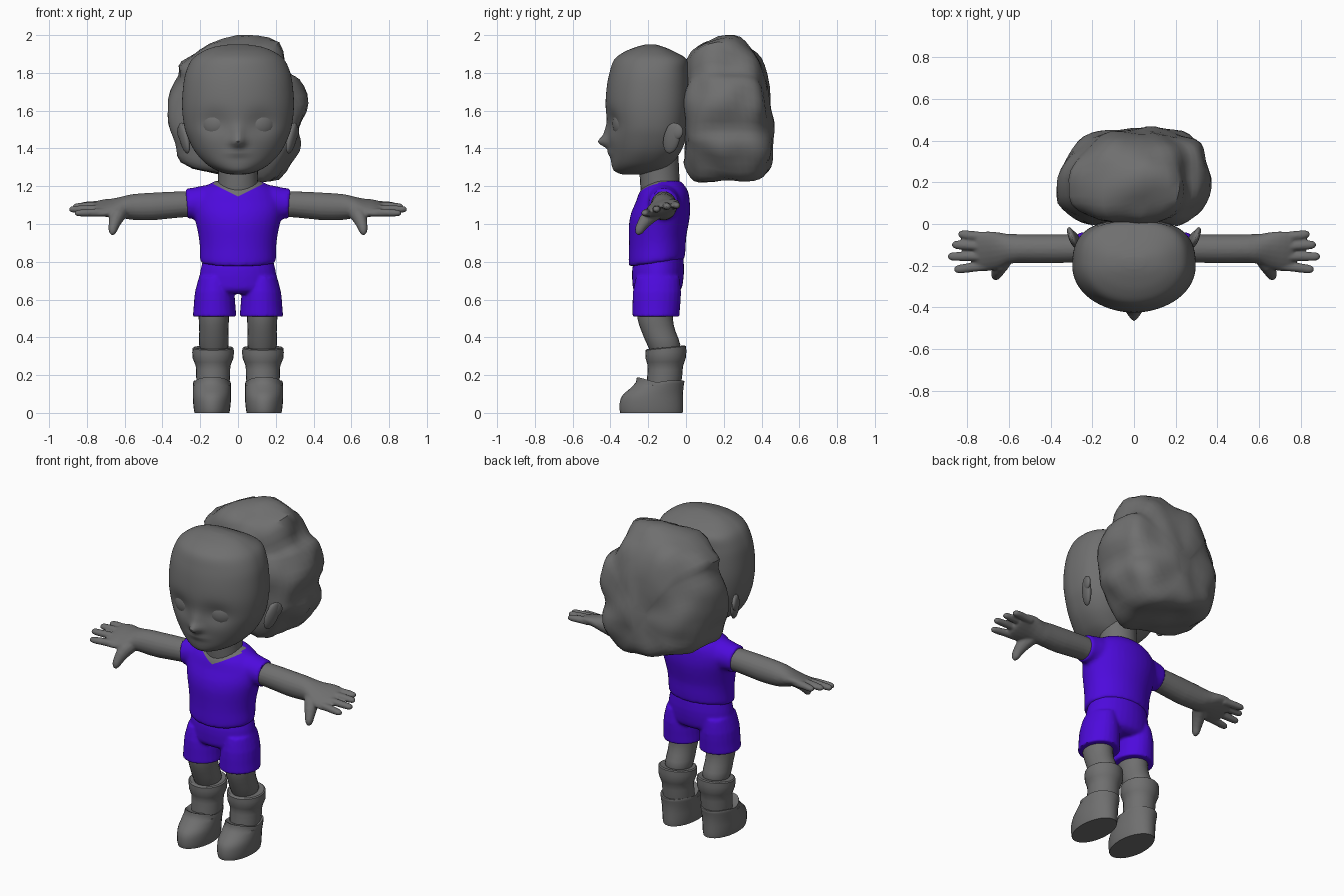
import bpy, bmesh, math
from mathutils import Vector, noise

if "Cube" in bpy.data.objects:
    bpy.data.objects.remove(bpy.data.objects["Cube"])


def material(name, rgb):
    m = bpy.data.materials.new(name)
    m.diffuse_color = (*rgb, 1)
    m.use_nodes = True
    m.node_tree.nodes["Principled BSDF"].inputs["Base Color"].default_value = m.diffuse_color
    return m


GRAY = material("warm_gray", (0.16, 0.16, 0.16))
PURPLE = material("purple", (0.075, 0.003, 0.72))


def finish(name, bm, mats, angle=50):
    bmesh.ops.recalc_face_normals(bm, faces=bm.faces)
    me = bpy.data.meshes.new(name)
    bm.to_mesh(me)
    bm.free()
    for m in mats:
        me.materials.append(m)
    me.shade_smooth()
    me.set_sharp_from_angle(angle=math.radians(angle))
    ob = bpy.data.objects.new(name, me)
    bpy.context.collection.objects.link(ob)
    return ob


def fuse(parts, voxel, smooth):
    """Melt several closed surfaces into one smooth skin."""
    joined = bmesh.new()
    for bm in parts:
        me = bpy.data.meshes.new("part")
        bmesh.ops.recalc_face_normals(bm, faces=bm.faces)
        bm.to_mesh(me)
        bm.free()
        joined.from_mesh(me)
        bpy.data.meshes.remove(me)
    ob = finish("temporary", joined, [])
    r = ob.modifiers.new("remesh", 'REMESH')
    r.mode, r.voxel_size = 'VOXEL', voxel
    s = ob.modifiers.new("smooth", 'SMOOTH')
    s.factor, s.iterations = 0.5, smooth
    bpy.context.view_layer.update()
    out = bmesh.new()
    out.from_object(ob, bpy.context.evaluated_depsgraph_get())
    bpy.data.objects.remove(ob)
    return out


def skin(rings):
    """Closed surface through a list of point rings."""
    bm = bmesh.new()
    vs = [[bm.verts.new(p) for p in r] for r in rings]
    n = len(vs[0])
    for a, b in zip(vs, vs[1:]):
        for i in range(n):
            bm.faces.new((a[i], a[(i + 1) % n], b[(i + 1) % n], b[i]))
    bm.faces.new(vs[0])
    bm.faces.new(vs[-1])
    return bm


def resample(rows, steps):
    """Catmull-Rom interpolation between rows of numbers."""
    out = []
    for i in range(len(rows) - 1):
        p = [rows[max(i - 1, 0)], rows[i], rows[i + 1], rows[min(i + 2, len(rows) - 1)]]
        for s in range(steps):
            t = s / steps
            out.append([0.5 * (2 * b + (c - a) * t + (2 * a - 5 * b + 4 * c - d) * t * t
                               + (3 * b - a - 3 * c + d) * t ** 3) for a, b, c, d in zip(*p)])
    return out + [list(rows[-1])]


def loft(rows, cx=0, seg=24, steps=2, back=2.0):
    """Upright body; rows are (z, front y, back y, half width, tilt)."""
    rings = []
    for z, f, b, rx, tilt in resample([(*r, 0)[:5] for r in rows], steps):
        ring = []
        for i in range(seg):
            a = 2 * math.pi * i / seg
            c, s = math.cos(a), math.sin(a)
            if s > 0:  # squarer back half
                c, s = math.copysign(abs(c) ** (2 / back), c), s ** (2 / back)
            dy = (b - f) / 2 * s
            ring.append((cx + rx * c, (f + b) / 2 + dy, z + tilt * dy))
        rings.append(ring)
    return skin(rings)


def tube(rows, side, seg=16, steps=2, roll=0.0):
    """Limb along a path; rows are (x, y, z, flat radius, upright radius)."""
    rows = resample(rows, steps)
    pts = [Vector(r[:3]) for r in rows]
    rings = []
    for i, r in enumerate(rows):
        t = (pts[min(i + 1, len(pts) - 1)] - pts[max(i - 1, 0)]).normalized()
        u = Vector((0, 0, 1)).cross(t).normalized()
        v = t.cross(u)
        ring = []
        for k in range(seg):
            a = 2 * math.pi * k / seg
            p = pts[i] + u * r[3] * math.cos(a) + v * r[4] * math.sin(a)
            p.z += roll * (p.y - pts[i].y) * min(max((r[0] - 0.58) / 0.1, 0), 1)
            ring.append((side * p.x, p.y, p.z))
        rings.append(ring)
    return skin(rings)


def ball(name, loc, scale, rot=(0, 0, 0)):
    bm = bmesh.new()
    bmesh.ops.create_uvsphere(bm, u_segments=24, v_segments=14, radius=1)
    ob = finish(name, bm, [GRAY])
    ob.location, ob.scale, ob.rotation_euler = loc, scale, rot


# Head, with nose, lips and eye sockets pushed into the surface
bm = loft([(1.262, -.33, -.16, .03), (1.268, -.355, -.12, .07), (1.285, -.383, -.1, .115),
           (1.32, -.395, -.07, .17), (1.38, -.402, -.03, .225), (1.45, -.413, 0, .262),
           (1.52, -.418, .01, .285), (1.62, -.426, .02, .296), (1.72, -.42, .02, .291),
           (1.80, -.405, .015, .277), (1.87, -.38, .005, .245), (1.912, -.325, -.06, .19),
           (1.938, -.26, -.12, .125), (1.95, -.215, -.16, .05)], seg=96, steps=5, back=2.7)
for v in bm.verts:
    x, y, z = v.co
    if y < -0.2:
        def bump(cx, cz, sx, sz):
            return math.exp(-((x - cx) / sx) ** 2 - ((z - cz) / sz) ** 2)
        v.co.y += (0.022 * (bump(.125, 1.535, .08, .065) + bump(-.125, 1.535, .08, .065))
                   - 0.046 * bump(0, 1.432, .035, .028) - 0.02 * bump(0, 1.475, .03, .05)
                   - 0.012 * bump(0, 1.375, .06, .018))
finish("head", bm, [GRAY])

finish("neck", loft([(1.1, -.23, -.02, .11), (1.18, -.24, -.03, .108), (1.25, -.245, -.035, .105),
                     (1.36, -.25, -.04, .11)]), [GRAY])

# Bushy hair gathered behind the head: outline swept backwards with lumps
outline = [(.05, 2.0), (.21, 1.955), (.265, 1.82), (.335, 1.77), (.37, 1.64), (.33, 1.5),
           (.33, 1.42), (.285, 1.31), (.17, 1.215), (.02, 1.24), (-.12, 1.25), (-.3, 1.32),
           (-.335, 1.42), (-.36, 1.53), (-.37, 1.66), (-.31, 1.78), (-.3, 1.86), (-.15, 1.96)]
outline = resample(outline + outline[:1], 3)[:-1]
# Rows: y, right width, left width, height, drop
depth = [(.0, .52, .52, .68, 0), (.02, .66, .68, .8, 0), (.05, .82, .88, .9, -.01),
         (.1, .95, 1, .95, 0), (.18, 1, .99, .985, 0), (.27, .98, .95, .97, 0),
         (.34, .95, .87, .935, -.005), (.39, .86, .72, .86, -.015), (.425, .68, .55, .72, -.03),
         (.445, .42, .36, .5, -.06), (.455, .15, .15, .22, -.09)]
rings = []
for y, sr, sl, sz, dz in resample(depth, 2):
    ring = []
    for x, z in outline:
        zz = 1.6 + (z - 1.6) * sz + dz
        # the crown narrows away from its middle, lower locks reach further back
        narrow = 1 - .22 * max(0, (zz - 1.7) / .3) * min(1, ((y - .2) / .22) ** 2)
        p = Vector((x * (sr if x > 0 else sl) * narrow, y - .07 * (zz - 1.55) * y / .45, zz))
        n = Vector((x, (y - .22) * 1.5, z - 1.6)).normalized()
        p += n * (0.035 * noise.noise(p * 6.5 + Vector((3, 1, 5))))
        p.z = min(max(p.z, 1.215), 2.0)
        ring.append(p)
    rings.append(ring)
finish("hair", skin(rings), [GRAY], 40)

# Shirt body with sleeves, cut along a V neckline
parts = [loft([(.795, -.297, -.008, .194, .14), (.81, -.304, -.006, .202, .12), (.87, -.302, -.002, .202),
               (.93, -.302, .001, .208), (1.0, -.302, .014, .222), (1.06, -.29, .022, .235),
               (1.12, -.264, .02, .235), (1.17, -.247, .012, .205), (1.205, -.217, -.008, .165),
               (1.228, -.18, -.03, .12)], seg=36)]
for side in (1, -1):
    parts.append(tube([(.08, -.118, 1.115, .088, .095), (.17, -.118, 1.113, .088, .093),
                       (.23, -.118, 1.11, .08, .083), (.274, -.118, 1.108, .076, .08)], side, 24))
bm = fuse(parts, .012, 4)
for k in (1, -1):
    bmesh.ops.bisect_plane(bm, geom=bm.verts[:] + bm.edges[:] + bm.faces[:],
                           plane_co=(0, 0, 1.145), plane_no=(k * -.5, 0, 1))
for f in bm.faces:
    c = f.calc_center_median()
    f.material_index = int(c.y < -.1 and abs(c.x) < .13 and c.z > 1.145 + .5 * abs(c.x))
finish("shirt", bm, [PURPLE, GRAY])

# Shorts: seat and two flared legs
parts = [loft([(.83, -.27, -.015, .18), (.76, -.285, -.01, .198), (.69, -.284, -.016, .208),
               (.65, -.277, -.028, .208), (.63, -.25, -.06, .17)], seg=32)]
for side in (1, -1):
    parts.append(loft([(.72, -.265, -.035, .082), (.64, -.281, -.026, .104),
                       (.56, -.283, -.031, .111), (.509, -.283, -.035, .116)], side * .124))
finish("shorts", fuse(parts, .009, 3), [PURPLE])

for side, tag in ((1, "left"), (-1, "right")):
    # Arm, palm, fingers and thumb
    parts = [tube([(.2, -.118, 1.105, .066, .068), (.3, -.118, 1.104, .068, .069),
                   (.45, -.119, 1.093, .07, .073), (.55, -.118, 1.09, .069, .069),
                   (.61, -.12, 1.088, .074, .058), (.66, -.126, 1.086, .09, .044),
                   (.72, -.132, 1.083, .096, .034), (.76, -.135, 1.08, .089, .023),
                   (.772, -.135, 1.08, .07, .01)], side, 20, roll=.3)]
    for y0, y1, z, tip in [(-.062, -.05, 1.1, .845), (-.108, -.1, 1.095, .875),
                           (-.155, -.156, 1.08, .895), (-.2, -.217, 1.06, .865)]:
        parts.append(tube([(.71, y0, z, .023, .023), (.78, (y0 + y1) / 2, z, .023, .021),
                           (tip - .025, y1, z - .002, .021, .018), (tip - .006, y1, z - .003, .014, .012),
                           (tip, y1, z - .003, .005, .005)], side, 12))
    parts.append(tube([(.61, -.14, 1.08, .045, .045), (.64, -.195, 1.04, .04, .042),
                       (.658, -.235, .99, .028, .03), (.664, -.25, .96, .021, .023),
                       (.666, -.257, .943, .008, .009)], side, 12))
    finish(tag + "_arm", fuse(parts, .007, 3), [GRAY])
    # Bare leg, boot cuff and shoe with a dipped rim and raised tongue
    finish(tag + "_leg", loft([(.6, -.265, -.06, .082), (.5, -.257, -.07, .08), (.43, -.235, -.055, .077),
                               (.36, -.205, -.03, .078), (.31, -.18, -.05, .06)], side * .128), [GRAY])
    finish(tag + "_boot_cuff", loft([(.346, -.2, -.015, .095, .1), (.342, -.215, 0, .109, .1),
                                     (.29, -.213, 0, .108, .05), (.25, -.203, -.015, .092),
                                     (.2, -.205, -.02, .09), (.12, -.21, -.03, .085)],
                                    side * .132), [GRAY], 40)
    bm = loft([(0, -.348, -.018, .092), (.02, -.352, -.016, .096),
               (.06, -.35, -.016, .1), (.095, -.335, -.016, .101),
               (.13, -.295, -.014, .101), (.16, -.265, -.01, .1, -.03),
               (.18, -.26, -.01, .098, -.08), (.172, -.235, -.035, .08, -.06)], side * .138, seg=28)
    for v in bm.verts:
        if v.co.z > .15:
            v.co.z -= .018 * math.exp(-((v.co.y + .16) / .06) ** 2)
    finish(tag + "_shoe", bm, [GRAY], 40)
    # Ear and eye
    ball(tag + "_ear", (side * .285, -.075, 1.455), (.022, .045, .085), (-.3, side * .15, side * -.35))
    ball(tag + "_ear_rim", (side * .297, -.06, 1.49), (.018, .048, .045), (-.2, 0, side * -.4))
    ball(tag + "_eye", (side * .125, -.336, 1.532), (.08, .05, .075), (0, 0, side * .35))
